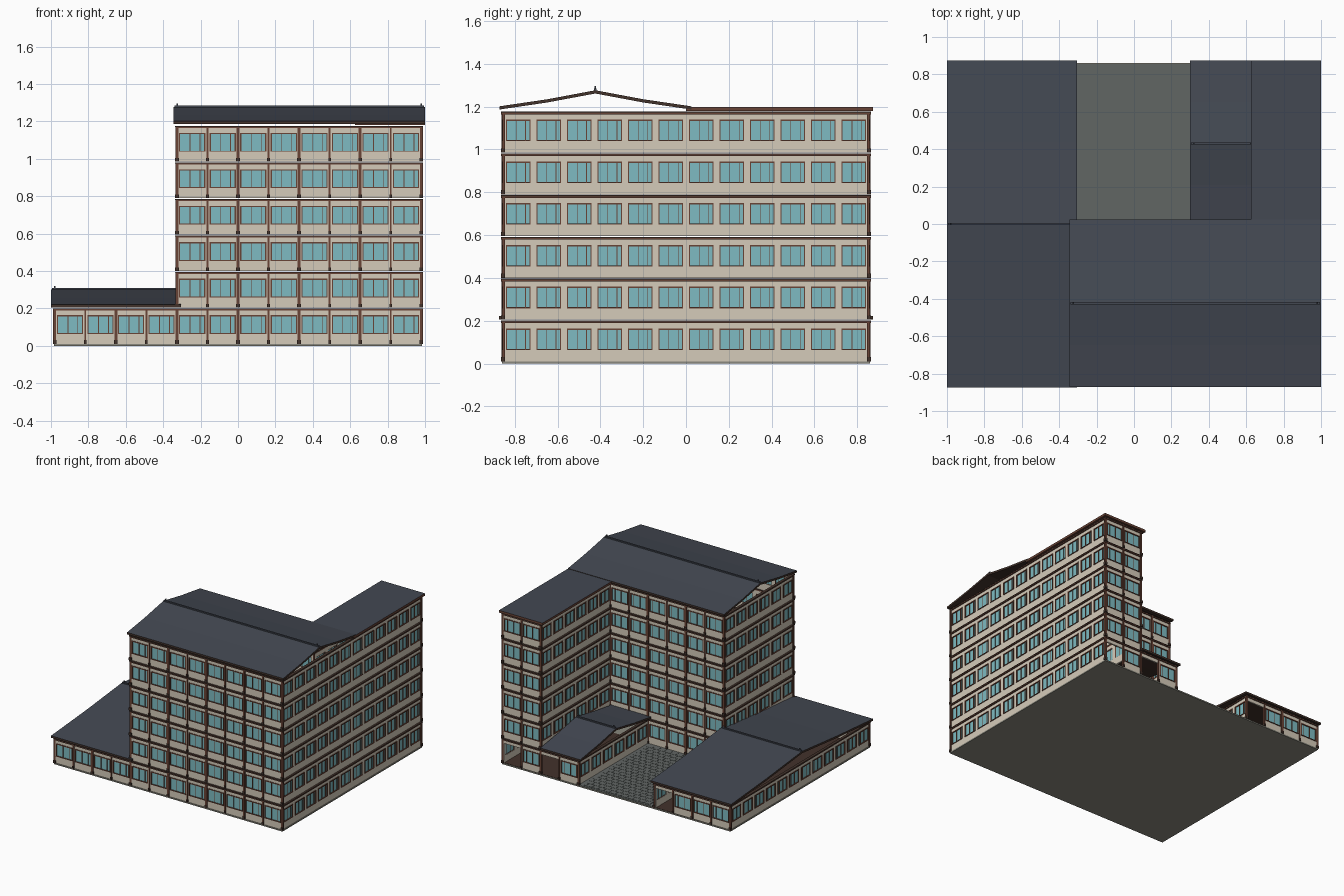
import bpy, bmesh

if "Cube" in bpy.data.objects:
    bpy.data.objects.remove(bpy.data.objects["Cube"])

def mat(name, r, g, b):
    m = bpy.data.materials.new(name)
    lin = lambda c: ((c / 255 + 0.055) / 1.055) ** 2.4
    m.diffuse_color = (lin(r), lin(g), lin(b), 1)
    m.use_nodes = True
    m.node_tree.nodes["Principled BSDF"].inputs["Base Color"].default_value = m.diffuse_color
    return m

WALL = mat("beige plaster", 213, 203, 186)
GLASS = mat("teal glass", 126, 187, 194)
TRIM = mat("brown trim", 104, 67, 54)
DARK = mat("dark wood", 66, 50, 43)
SLATE = mat("slate roof", 67, 72, 82)
STONE = mat("grey paving", 97, 102, 100)
BASE = mat("stone base", 138, 137, 126)

def add_box(bm, x0, x1, y0, y1, z0, z1):
    vs = [bm.verts.new((x, y, z)) for z in (z0, z1)
          for x, y in ((x0, y0), (x1, y0), (x1, y1), (x0, y1))]
    for f in ((3, 2, 1, 0), (4, 5, 6, 7), (0, 1, 5, 4),
              (1, 2, 6, 5), (2, 3, 7, 6), (3, 0, 4, 7)):
        bm.faces.new([vs[i] for i in f])

def finish(bm, name, *mats, rule=None):
    bmesh.ops.recalc_face_normals(bm, faces=bm.faces)
    if rule:
        for f in bm.faces:
            f.material_index = rule(f)
    me = bpy.data.meshes.new(name)
    bm.to_mesh(me)
    bm.free()
    ob = bpy.data.objects.new(name, me)
    for m in mats:
        me.materials.append(m)
    bpy.context.collection.objects.link(ob)
    return ob

H, Z0 = 0.195, 0.01          # storey height, top of the base slab
X, Y = 0.98, 0.855           # outer wall planes
BX, BY = X / 6, Y / 6        # bay widths

def facade(name, axis, c, s, a, n, floors, opened=()):
    """Wall of n bays from a, along x or y, at coordinate c facing sign s."""
    parts = {k: bmesh.new() for k in ("wall", "glass", "frames", "columns", "feet")}
    bay = BX if axis == "x" else BY
    b = a + n * bay
    half = 0.07 if axis == "x" else 0.058

    def box(part, u0, u1, d0, d1, z0, z1):
        w = sorted((c + s * d0, c + s * d1))
        if axis == "x":
            add_box(parts[part], u0, u1, *w, z0, z1)
        else:
            add_box(parts[part], *w, u0, u1, z0, z1)

    for fl in floors:
        z = Z0 + fl * H
        zb, zt = z + 0.055, z + 0.153
        # beam of the storey with a dark capping strip
        box("frames", a - 0.005, b + 0.005, -0.012, 0.008, z + 0.179, z + 0.186)
        box("feet", a - 0.005, b + 0.005, -0.012, 0.01, z + 0.186, z + 0.191)
        for i in range(n):
            u0, u1 = a + i * bay, a + (i + 1) * bay
            m = (u0 + u1) / 2
            w0, w1 = m - half, m + half
            box("wall", u0, u1, -0.012, 0, zt, z + 0.18)
            if fl == 0 and i in opened:
                continue
            # wall around the window
            box("wall", u0, u1, -0.012, 0, z, zb)
            box("wall", u0, w0, -0.012, 0, zb, zt)
            box("wall", w1, u1, -0.012, 0, zb, zt)
            # glass, frame, mullions and sill
            box("glass", w0, w1, -0.007, -0.003, zb, zt)
            t = 0.006
            box("frames", w0, w0 + t, -0.01, 0.004, zb, zt)
            box("frames", w1 - t, w1, -0.01, 0.004, zb, zt)
            box("frames", w0, w1, -0.01, 0.004, zt - t, zt + 0.001)
            box("frames", w0, w1, -0.01, 0.005, zb - 0.002, zb + 0.003)
            for k in (0.42, 0.8):
                mu = w0 + k * 2 * half
                box("frames", mu - 0.002, mu + 0.002, -0.009, 0.001, zb, zt)
        # columns stand between the bays of the front and back walls only
        if axis == "x":
            for i in range(n + 1):
                u = a + i * bay
                w = 0.008 if i % 2 == 0 else 0.005
                d = 0.003 if i in (0, n) else 0.007
                box("columns", u - w, u + w, -0.009, d, z, z + 0.18)
                box("feet", u - w - 0.002, u + w + 0.002, -0.01, 0.01, z, z + 0.02)
    for k, m in (("wall", WALL), ("glass", GLASS), ("frames", TRIM),
                 ("columns", TRIM), ("feet", DARK)):
        if parts[k].verts:
            finish(parts[k], f"{name}_{k}", m)
        else:
            parts[k].free()

ALL, UP, G = range(6), range(1, 6), (0,)
# outer walls
facade("front_low", "x", -Y, -1, -X, 4, G)
facade("front_tall", "x", -Y, -1, -2 * BX, 8, ALL)
facade("right", "y", X, 1, -Y, 12, ALL)
facade("left", "y", -X, -1, -Y, 12, G)
facade("back_left_wing", "x", Y, 1, -X, 4, G, opened=(3,))
facade("back_low_annex", "x", Y, 1, 2 * BX, 2, G, opened=(1,))
facade("back_tall_wing", "x", Y, 1, 4 * BX, 2, ALL, opened=(1,))
# courtyard walls
facade("court_main_ground", "x", 0, 1, -2 * BX, 4, G)
facade("court_main_upper", "x", 0, 1, -2 * BX, 6, UP)
facade("main_left", "y", -2 * BX, -1, -Y, 6, UP)
facade("tall_wing_inner", "y", 4 * BX, -1, 0, 6, UP)
facade("annex_inner", "y", 2 * BX, -1, 0, 6, G)
facade("left_wing_inner", "y", -2 * BX, 1, 0, 6, G)

# base slab
bm = bmesh.new()
add_box(bm, -0.985, 0.985, -0.86, 0.86, 0, Z0)
finish(bm, "base_slab", BASE)

# dark floors inside the open ground storey
bm = bmesh.new()
add_box(bm, -0.97, -0.34, -0.84, 0.855, Z0, Z0 + 0.002)
add_box(bm, 0.34, 0.97, 0.0, 0.855, Z0, Z0 + 0.002)
finish(bm, "inner_floors", DARK)

# courtyard bed and paving stones in staggered rows
bm = bmesh.new()
add_box(bm, -0.325, 0.325, 0.005, 0.855, Z0, Z0 + 0.002)
rows, cols = 20, 12
px, py = 0.6 / cols, 0.82 / rows
for r in range(rows):
    for q in range(cols):
        x = -0.3 + q * px + (r % 2) * px * 0.5
        y = 0.02 + r * py
        add_box(bm, x + 0.001, min(x + px - 0.001, 0.3), y + 0.001, y + py - 0.001,
                Z0 + 0.002, Z0 + 0.004)
finish(bm, "courtyard_paving", STONE)

slate_on_top = lambda f: 0 if f.normal.z > 0.3 else 1

def gable_roof(name, x0, x1, y0, y1, z, rise=0.075):
    """Open gable roof with a slight kick at the eaves, ridge along x."""
    mid, hw, t = (y0 + y1) / 2, (y1 - y0) / 2, 0.015
    top = [(-1, 0), (-0.5, 0.44), (0, 1), (0.5, 0.44), (1, 0)]
    pts = [(mid + k * hw, z + t + h * rise) for k, h in top]
    pts += [(y, zz - t) for y, zz in reversed(pts)]
    bm = bmesh.new()
    A, B = ([bm.verts.new((x, y, zz)) for y, zz in pts] for x in (x0, x1))
    n = len(pts)
    for i in range(n):
        j = (i + 1) % n
        bm.faces.new((A[i], A[j], B[j], B[i]))
    for V in (A, B):
        for i in range(4):
            bm.faces.new((V[i], V[i + 1], V[n - 2 - i], V[n - 1 - i]))
    # slate slopes, dark wood eaves, verges and underside
    finish(bm, name, SLATE, DARK, rule=slate_on_top)
    # ridge cap with end finials
    bm = bmesh.new()
    zr = z + t + rise
    add_box(bm, x0 + 0.005, x1 - 0.005, mid - 0.006, mid + 0.006, zr - 0.008, zr + 0.008)
    for x in (x0 + 0.02, x1 - 0.02):
        add_box(bm, x - 0.004, x + 0.004, mid - 0.004, mid + 0.004, zr, zr + 0.02)
    finish(bm, name + "_ridge", SLATE)

gable_roof("main_roof", -0.345, 1.0, -0.872, 0.025, 1.186)
gable_roof("left_wing_roof", -1.0, -0.305, -0.873, 0.873, 0.206, 0.08)
gable_roof("annex_roof", 0.3, 0.645, -0.013, 0.873, 0.206)

# flat roof of the tall wing
bm = bmesh.new()
add_box(bm, 0.625, 1.0, 0.0, 0.873, 1.18, 1.198)
finish(bm, "tall_wing_roof", SLATE, TRIM, rule=slate_on_top)
